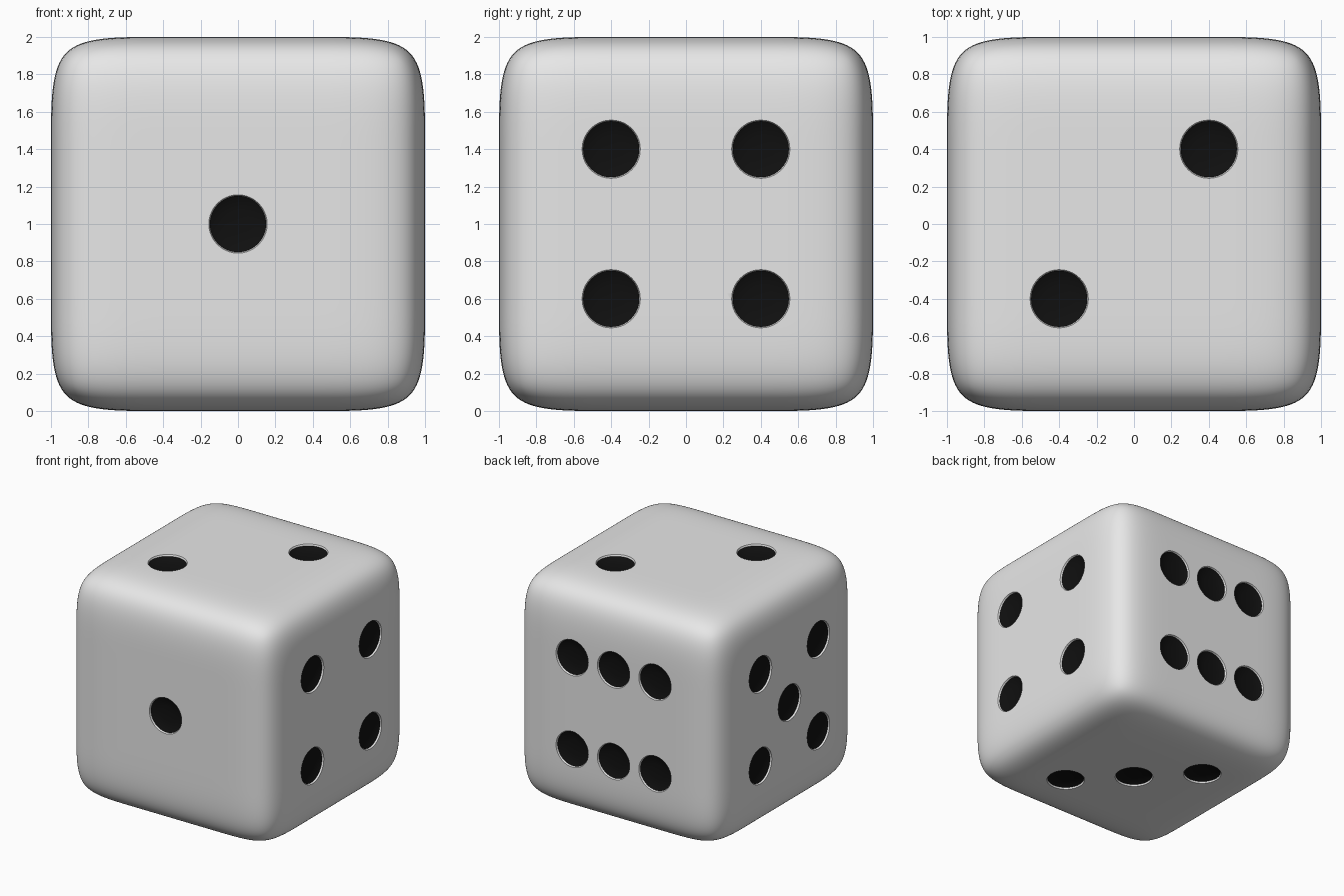
import bpy, bmesh, math
from mathutils import Vector

if "Cube" in bpy.data.objects:
    bpy.data.objects.remove(bpy.data.objects["Cube"])

SIDES = 40      # segments around each pip
LOOP = 0.5      # support loop position, sets the roundness of the edges
D = 0.4         # pip offset from the face centre


def material(name, c):
    m = bpy.data.materials.new(name)
    m.diffuse_color = (*c, 1)
    m.use_nodes = True
    m.node_tree.nodes["Principled BSDF"].inputs["Base Color"].default_value = m.diffuse_color
    return m


white = material("white body", (0.8, 0.8, 0.8))
black = material("black pip", (0.005, 0.005, 0.005))


def add_object(name, bm):
    me = bpy.data.meshes.new(name)
    bm.to_mesh(me)
    bm.free()
    me.materials.append(white)
    me.materials.append(black)
    ob = bpy.data.objects.new(name, me)
    bpy.context.collection.objects.link(ob)
    return ob


# Rounded body: cube with support loops, subdivided
bm = bmesh.new()
bmesh.ops.create_cube(bm, size=2)
for axis in range(3):
    for s in (-LOOP, LOOP):
        n = Vector((0, 0, 0))
        n[axis] = 1
        bmesh.ops.bisect_plane(bm, geom=bm.verts[:] + bm.edges[:] + bm.faces[:],
                               plane_co=n * s, plane_no=n)
bmesh.ops.translate(bm, verts=bm.verts, vec=(0, 0, 1))
for f in bm.faces:
    f.smooth = True
body = add_object("die_body", bm)

# Pip cutter profile: radius and height over the face
PROFILE = [(0.160, 0.03), (0.156, 0.0), (0.150, -0.014),
           (0.125, -0.026), (0.07, -0.036)]


def add_pip(bm, centre, n, u, v):
    rings = []
    for r, h in PROFILE:
        rings.append([bm.verts.new(centre + n * h
                                   + u * r * math.cos(2 * math.pi * i / SIDES)
                                   + v * r * math.sin(2 * math.pi * i / SIDES))
                      for i in range(SIDES)])
    bm.faces.new(rings[0])
    bm.faces.new(rings[-1]).material_index = 1
    for k in range(len(rings) - 1):
        a, b = rings[k], rings[k + 1]
        for i in range(SIDES):
            j = (i + 1) % SIDES
            f = bm.faces.new((a[i], a[j], b[j], b[i]))
            f.material_index = 1 if k >= 2 else 0
            f.smooth = True


# Pip layouts on the six sides
X, Y, Z = Vector((1, 0, 0)), Vector((0, 1, 0)), Vector((0, 0, 1))
one = [(0, 0)]
rising = [(-1, -1), (1, 1)]
falling = [(-1, 1), (1, -1)]
sides = [
    (-Y, X, Z, one),
    (Z, X, Y, rising),
    (-Z, X, Y, falling + one),
    (X, Y, Z, rising + falling),
    (-X, Y, Z, rising + falling + one),
    (Y, X, Z, [(a, b) for a in (-1, 0, 1) for b in (-1, 1)]),
]
bm = bmesh.new()
for n, u, v, spots in sides:
    for a, b in spots:
        add_pip(bm, Z + n + u * a * D + v * b * D, n, u, v)
bmesh.ops.recalc_face_normals(bm, faces=bm.faces)
cutter = add_object("pip_cutter", bm)
cutter.hide_render = True

# Subdivide, cut the pips and smooth
sub = body.modifiers.new("round", 'SUBSURF')
sub.levels = sub.render_levels = 4
cut = body.modifiers.new("pips", 'BOOLEAN')
cut.operation = 'DIFFERENCE'
cut.solver = 'EXACT'
cut.object = cutter
bpy.ops.object.select_all(action='DESELECT')
bpy.context.view_layer.objects.active = body
body.select_set(True)
for name in ("round", "pips"):
    bpy.ops.object.modifier_apply(modifier=name)
bpy.data.objects.remove(cutter)
bpy.ops.object.shade_smooth_by_angle(angle=math.radians(30))
